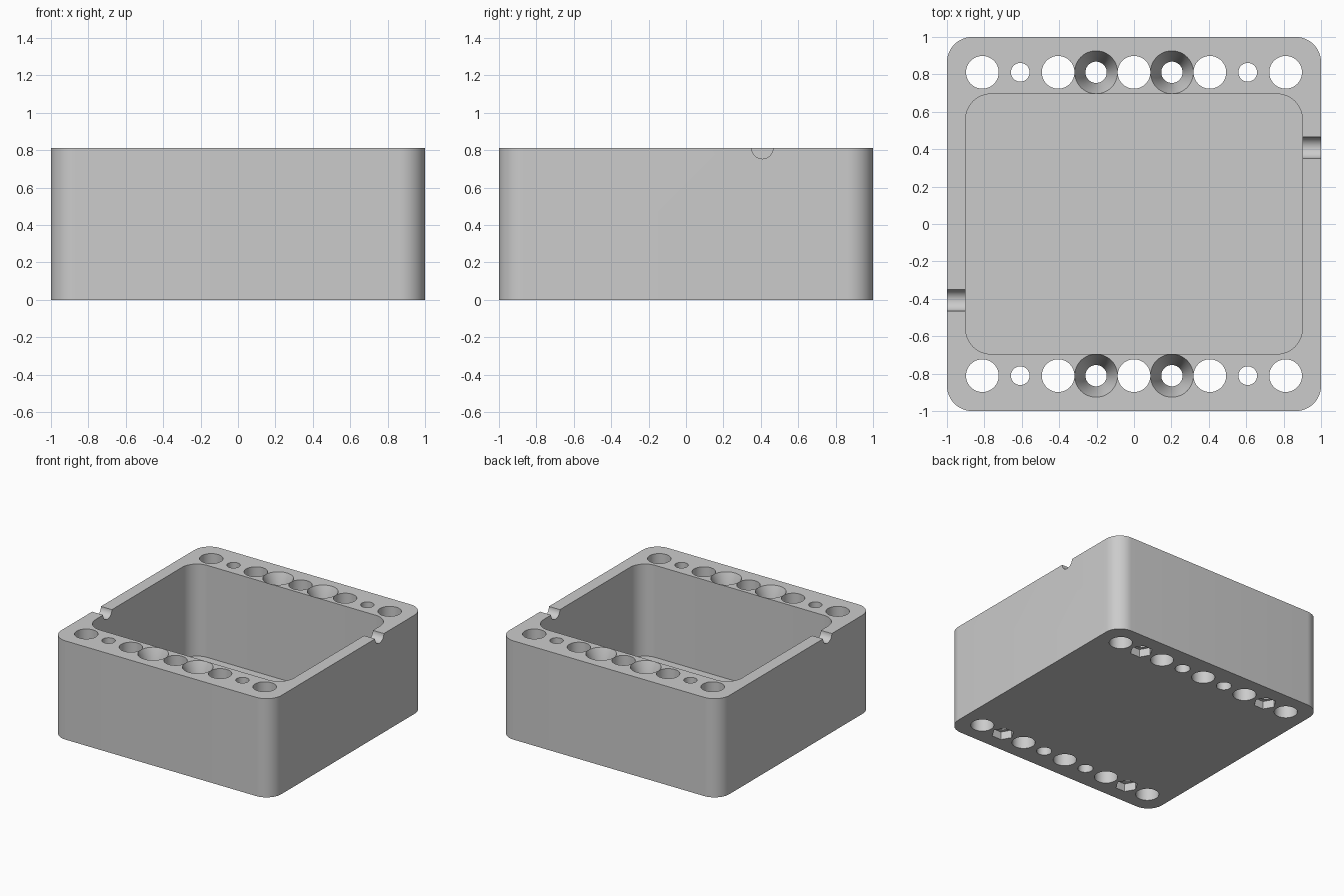
import bpy, bmesh
from math import pi, cos, sin

old = bpy.data.objects.get("Cube")
if old:
    bpy.data.objects.remove(old, do_unlink=True)

HEIGHT = 0.811
FLOOR = 0.055
PITCH = 0.2027
ROW_Y = 0.811

grey = bpy.data.materials.new("plain grey")
grey.use_nodes = True
grey.diffuse_color = (0.6, 0.6, 0.6, 1)
grey.node_tree.nodes["Principled BSDF"].inputs["Base Color"].default_value = (0.6, 0.6, 0.6, 1)


def loft(name, rings):
    """Closed solid through a stack of equal-sized point rings."""
    bm = bmesh.new()
    loops = [[bm.verts.new(p) for p in ring] for ring in rings]
    n = len(loops[0])
    bm.faces.new(loops[0][::-1])
    bm.faces.new(loops[-1])
    for a, b in zip(loops, loops[1:]):
        for i in range(n):
            j = (i + 1) % n
            bm.faces.new((a[i], a[j], b[j], b[i]))
    bmesh.ops.recalc_face_normals(bm, faces=bm.faces[:])
    mesh = bpy.data.meshes.new(name)
    bm.to_mesh(mesh)
    bm.free()
    mesh.materials.append(grey)
    obj = bpy.data.objects.new(name, mesh)
    bpy.context.collection.objects.link(obj)
    return obj


def rounded_block(name, hx, hy, r, z0, z1, seg=12):
    pts = []
    for k, (sx, sy) in enumerate([(1, 1), (-1, 1), (-1, -1), (1, -1)]):
        for i in range(seg + 1):
            a = (k + i / seg) * pi / 2
            pts.append((sx * (hx - r) + r * cos(a), sy * (hy - r) + r * sin(a)))
    return loft(name, [[(x, y, z) for x, y in pts] for z in (z0, z1)])


def turned(name, x, y, profile, sides=48, turn=0):
    """Upright turned solid from (radius, z) pairs."""
    angles = [turn + 2 * pi * i / sides for i in range(sides)]
    return loft(name, [[(x + r * cos(a), y + r * sin(a), z) for a in angles]
                       for r, z in profile])


def cut(target, cutter):
    cutter.hide_render = True
    mod = target.modifiers.new("cut", 'BOOLEAN')
    mod.operation = 'DIFFERENCE'
    mod.solver = 'EXACT'
    mod.object = cutter
    bpy.context.view_layer.objects.active = target
    bpy.ops.object.modifier_apply(modifier=mod.name)
    bpy.data.objects.remove(cutter, do_unlink=True)


# Open box with rounded corners
box = rounded_block("box_body", 1, 1, 0.135, 0, HEIGHT)
cut(box, rounded_block("cavity", 0.9, 0.695, 0.135, FLOOR, HEIGHT + 0.1))

# Rows of vertical holes in the thick walls
low, high = -0.1, HEIGHT + 0.1
for y in (-ROW_Y, ROW_Y):
    for i in range(-4, 5):
        x = i * PITCH
        if i % 2 == 0:      # wide through holes
            cut(box, turned("wide_hole", x, y, [(0.0875, low), (0.0875, high)]))
        elif abs(i) == 3:   # narrow holes with nut pockets underneath
            cut(box, turned("narrow_hole", x, y, [(0.05, low), (0.05, high)]))
            cut(box, turned("nut_pocket", x, y, [(0.086, low), (0.086, 0.065)], 6))
        else:               # countersunk screw holes
            cut(box, turned("screw_hole", x, y, [(0.057, low), (0.057, HEIGHT - 0.15),
                                                 (0.115, HEIGHT), (0.115, high)]))

# Half-round cable notches in the side walls
for side in (-1, 1):
    ends = [[(side * x, side * 0.408 + 0.057 * cos(2 * pi * i / 40),
              HEIGHT + 0.057 * sin(2 * pi * i / 40)) for i in range(40)]
            for x in (0.8, 1.1)]
    cut(box, loft("cable_notch", ends))

# Smooth rounded walls, crisp rims
bpy.ops.object.select_all(action='DESELECT')
box.select_set(True)
bpy.context.view_layer.objects.active = box
bpy.ops.object.shade_smooth_by_angle(angle=pi / 6)
